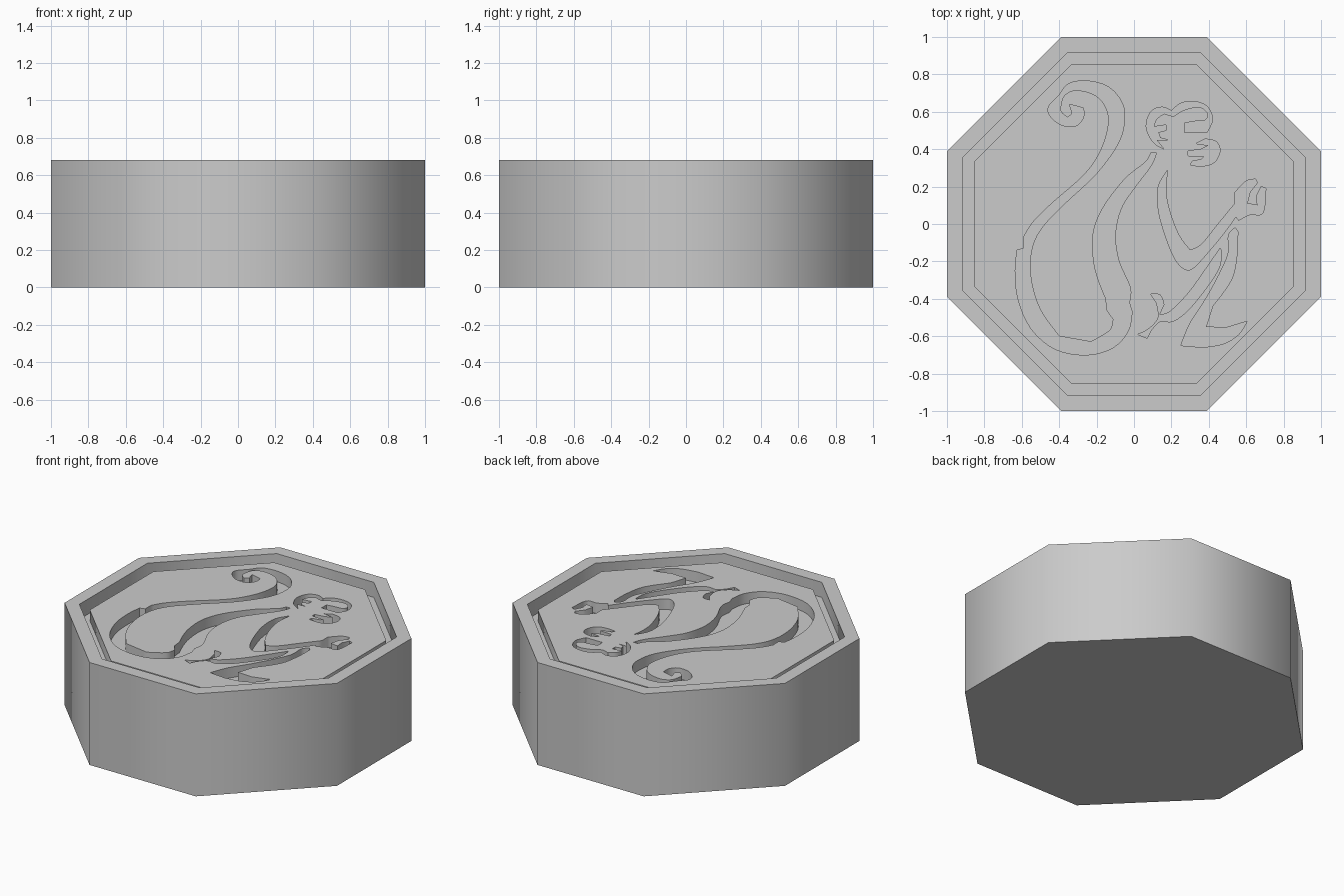
import bpy, bmesh, math

TOP, PLATEAU, FLOOR = 0.68, 0.65, 0.58


def spline(pts, n=4):
    """Catmull-Rom curve through an open list of points."""
    p = [pts[0]] + list(pts) + [pts[-1]]
    out = []
    for i in range(1, len(p) - 2):
        a, b, c, d = p[i - 1:i + 3]
        for k in range(n):
            t = k / n
            out.append(tuple(0.5 * (2 * b[j] + (c[j] - a[j]) * t
                             + (2 * a[j] - 5 * b[j] + 4 * c[j] - d[j]) * t * t
                             + (3 * b[j] - a[j] - 3 * c[j] + d[j]) * t ** 3) for j in (0, 1)))
    return out + [tuple(pts[-1])]


def prism(bm, *edges):
    """Closed outline made of smooth edges meeting at corners, extruded upward."""
    outline = []
    for e in edges:
        for q in spline(e):
            if not outline or math.dist(q, outline[-1]) > 1e-4:
                outline.append(q)
    if math.dist(outline[0], outline[-1]) < 1e-4:
        outline.pop()
    face = bm.faces.new([bm.verts.new((x, y, FLOOR)) for x, y in outline])
    ext = bmesh.ops.extrude_face_region(bm, geom=[face])["geom"]
    bmesh.ops.translate(bm, vec=(0, 0, 0.2),
                        verts=[v for v in ext if isinstance(v, bmesh.types.BMVert)])


def finish(bm, name):
    bmesh.ops.recalc_face_normals(bm, faces=bm.faces)
    mesh = bpy.data.meshes.new(name)
    bm.to_mesh(mesh)
    bm.free()
    obj = bpy.data.objects.new(name, mesh)
    bpy.context.collection.objects.link(obj)
    return obj


# Octagonal block with raised rim, border groove and inner plateau
C = 0.39
octagon = [(C, -1), (1, -C), (1, C), (C, 1), (-C, 1), (-1, C), (-1, -C), (-C, -1)]
bm = bmesh.new()
rings = [[bm.verts.new((x * s, y * s, z)) for x, y in octagon] for s, z in
         [(1, 0), (1, TOP), (0.915, TOP), (0.915, FLOOR), (0.855, FLOOR), (0.855, PLATEAU)]]
for lo, hi in zip(rings, rings[1:]):
    for i in range(8):
        j = (i + 1) % 8
        bm.faces.new((lo[i], lo[j], hi[j], hi[i]))
bm.faces.new(rings[0])
bm.faces.new(rings[-1])
block = finish(bm, "octagon_block")

bm = bmesh.new()
# Curled tail, haunch and back: one long stroke
tail_right = [(-.27, .62), (-.27, .57), (-.31, .525), (-.39, .53), (-.45, .58), (-.455, .63),
              (-.40, .69), (-.35, .75), (-.25, .765), (-.14, .735), (-.07, .66), (-.05, .57),
              (-.08, .44), (-.20, .27), (-.38, .10), (-.50, -.03), (-.55, -.15), (-.55, -.30),
              (-.50, -.46), (-.40, -.60)]
back_left = [(-.15, -.40), (-.19, -.30), (-.215, -.20), (-.22, -.06), (-.17, .08),
             (-.05, .24), (.06, .33), (.09, .38)]
back_right = [(.12, .38), (.09, .31), (0, .19), (-.07, .08), (-.10, -.06), (-.08, -.20),
              (-.02, -.34), (-.025, -.42)]
haunch = [(-.01, -.47), (-.03, -.57), (-.11, -.66), (-.25, -.70), (-.42, -.67),
          (-.55, -.56), (-.62, -.40), (-.635, -.25), (-.625, -.14)]
tail_left = [(-.59, -.07), (-.54, .01), (-.44, .11), (-.26, .27), (-.17, .41), (-.135, .55),
             (-.16, .64), (-.22, .695), (-.31, .715), (-.37, .69), (-.39, .64), (-.39, .60),
             (-.355, .57)]
prism(bm, tail_right, [(-.40, -.60), (-.23, -.63)], [(-.23, -.63), (-.13, -.57), (-.11, -.51)],
      [(-.145, -.46)], back_left, back_right, haunch, [(-.59, -.13)], tail_left,
      [(-.33, .59)], [(-.345, .64)])

# Ear, crown and eye
prism(bm, [(.16, .40), (.10, .44), (.065, .52), (.09, .60), (.15, .625), (.20, .605)],
      [(.20, .605), (.25, .645), (.32, .655), (.39, .63), (.42, .56), (.39, .49)],
      [(.27, .49)], [(.27, .54)],
      [(.33, .55), (.38, .555), (.395, .59), (.35, .625), (.27, .61), (.21, .575)],
      [(.16, .59), (.12, .56), (.105, .52)], [(.17, .53)], [(.17, .50)], [(.13, .49)],
      [(.14, .46)], [(.18, .45)], [(.12, .45)])

# Muzzle and mouth
prism(bm, [(.33, .43)], [(.38, .455), (.44, .44), (.46, .39), (.43, .33), (.37, .31), (.30, .315)],
      [(.31, .335)], [(.36, .345)], [(.375, .36)], [(.29, .365)], [(.29, .39)],
      [(.36, .40)], [(.40, .42)])

# Chest, arm and cupped hand
prism(bm, [(.18, .29), (.13, .20), (.13, .08), (.16, -.04), (.21, -.17), (.26, -.235),
           (.31, -.24), (.38, -.17), (.48, -.05), (.545, .04)],
      [(.56, .02), (.62, .05), (.69, .06), (.705, .19)], [(.68, .20)], [(.655, .15)],
      [(.66, .10)], [(.605, .11)], [(.62, .17), (.66, .22)],
      [(.65, .24), (.60, .23), (.54, .17)], [(.54, .11), (.45, 0), (.36, -.11), (.30, -.14)],
      [(.30, -.14), (.24, -.06), (.19, .07), (.17, .18), (.18, .29)])

# Far leg and foot
prism(bm, [(.46, -.13), (.37, -.26), (.29, -.37), (.19, -.47), (.135, -.485)],
      [(.16, -.43), (.14, -.38), (.09, -.375)], [(.12, -.42), (.13, -.50), (.08, -.56), (.02, -.59)],
      [(.07, -.61)], [(.09, -.57), (.14, -.52), (.21, -.52), (.30, -.45), (.41, -.31),
                      (.46, -.22), (.465, -.14)])

# Near leg and foot
prism(bm, [(.54, -.02), (.505, -.06), (.505, -.15), (.47, -.24), (.39, -.39), (.30, -.53), (.25, -.65)],
      [(.37, -.66), (.48, -.64), (.56, -.59), (.605, -.52)],
      [(.49, -.555), (.385, -.55)], [(.42, -.44), (.52, -.30), (.55, -.17), (.555, -.04)])
cutter = finish(bm, "figure_cutter")
cutter.hide_render = True

# Engrave the figure, then smooth the walls
mod = block.modifiers.new("engrave", "BOOLEAN")
mod.operation, mod.solver, mod.object = "DIFFERENCE", "EXACT", cutter
bpy.context.view_layer.objects.active = block
block.select_set(True)
bpy.ops.object.modifier_apply(modifier=mod.name)
bpy.data.objects.remove(cutter)
bpy.ops.object.shade_smooth_by_angle(angle=math.radians(50))
